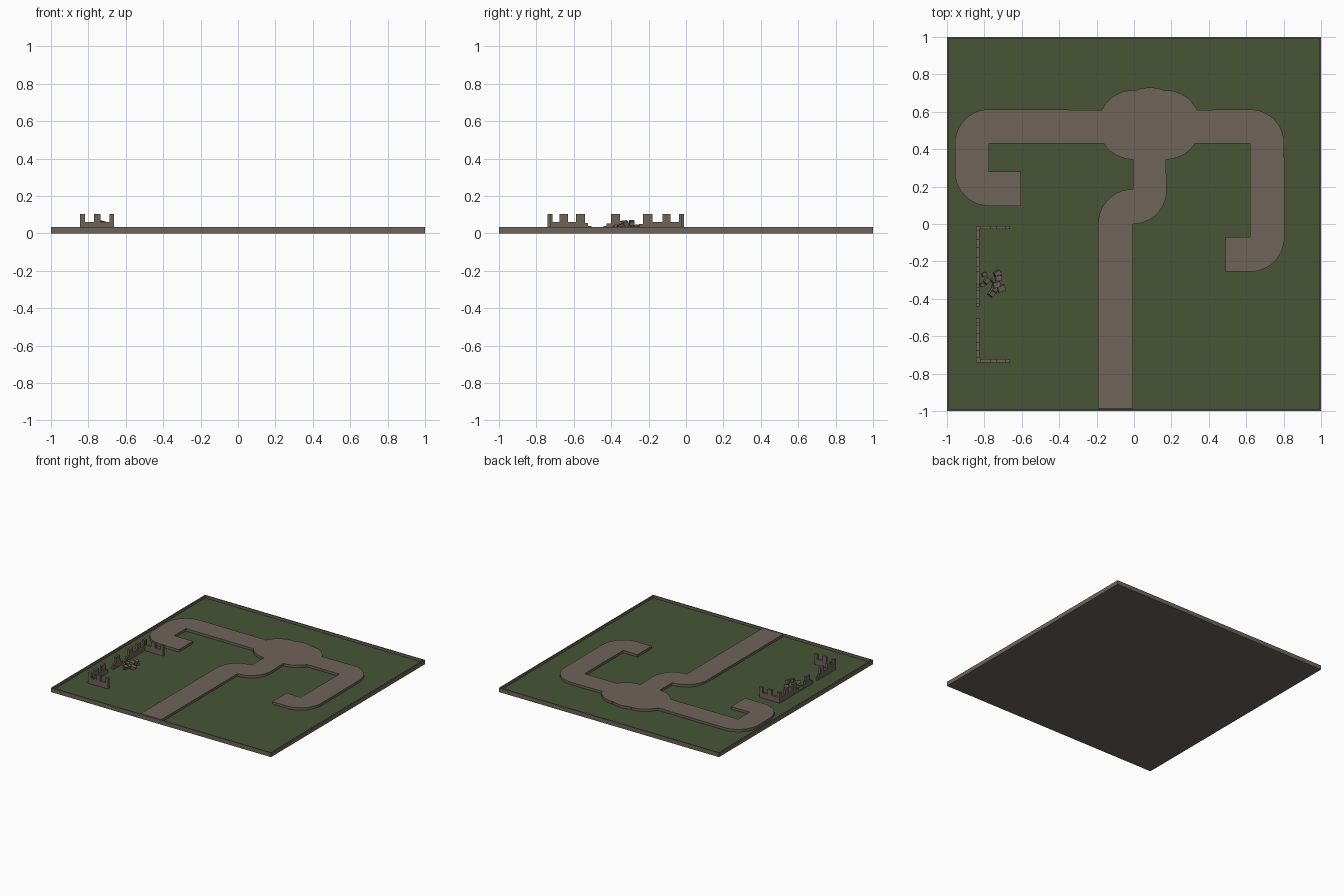
import bpy, bmesh, math
from mathutils import Vector, Matrix, Euler

if "Cube" in bpy.data.objects:
    bpy.data.objects.remove(bpy.data.objects["Cube"])


def material(name, rgb):
    m = bpy.data.materials.new(name)
    m.diffuse_color = (*rgb, 1)
    m.use_nodes = True
    m.node_tree.nodes["Principled BSDF"].inputs["Base Color"].default_value = m.diffuse_color
    return m


STONE = material("brown stone", (0.158, 0.127, 0.102))
GRASS = material("dark grass", (0.063, 0.089, 0.036))
TOP, FLOOR = 0.035, 0.015      # rim/path level and grass level


def finish(bm, name, *mats):
    me = bpy.data.meshes.new(name)
    bm.to_mesh(me)
    bm.free()
    for m in mats:
        me.materials.append(m)
    ob = bpy.data.objects.new(name, me)
    bpy.context.collection.objects.link(ob)
    return ob


def prism(name, points, push, mat):
    """Polygon of 3D points extruded along a vector."""
    bm = bmesh.new()
    f = bm.faces.new([bm.verts.new(p) for p in points])
    new = bmesh.ops.extrude_face_region(bm, geom=[f], use_keep_orig=True)["geom"]
    bmesh.ops.translate(bm, vec=push, verts=[v for v in new if isinstance(v, bmesh.types.BMVert)])
    bmesh.ops.remove_doubles(bm, verts=bm.verts, dist=1e-5)
    bmesh.ops.recalc_face_normals(bm, faces=bm.faces)
    return finish(bm, name, mat)


def arc(cx, cy, r, a0, a1, n=10):
    return [(cx + r * math.cos(math.radians(a0 + (a1 - a0) * i / n)),
             cy + r * math.sin(math.radians(a0 + (a1 - a0) * i / n))) for i in range(n + 1)]


# Base tray with a thin rim and a sunken grass floor
bm = bmesh.new()
bmesh.ops.create_cube(bm, size=1, matrix=Matrix.Translation((0, 0, TOP / 2)) @ Matrix.Diagonal((2, 2, TOP, 1)))
bm.normal_update()
top = max(bm.faces, key=lambda f: f.calc_center_median().z)
bmesh.ops.inset_individual(bm, faces=[top], thickness=0.013)
floor = bmesh.ops.extrude_discrete_faces(bm, faces=[top])["faces"][0]
bmesh.ops.translate(bm, vec=(0, 0, FLOOR - TOP), verts=floor.verts)
floor.material_index = 1
finish(bm, "base_tray", STONE, GRASS)

# Raised path: one outline, counter-clockwise from the entrance
outline = [(-0.005, -0.987)]
outline += arc(-0.005, 0.18, 0.18, -90, 0)             # S-bend, right side
outline += arc(0.17, 0.53, 0.185, -90, -32.7)          # plaza, lower right
outline += [(0.62, 0.43), (0.62, -0.07), (0.49, -0.07), (0.49, -0.255)]
outline += arc(0.62, -0.07, 0.185, -90, 0)             # right hook
outline += arc(0.62, 0.43, 0.183, 0, 90)
outline += arc(0.17, 0.53, 0.185, 25.6, 90)            # plaza, top lobes
outline += arc(0.085, 0.53, 0.2, 65, 115, 6)
outline += arc(-0.005, 0.53, 0.185, 90, 154.4)
outline += arc(-0.775, 0.43, 0.183, 90, 180)           # left hook
outline += arc(-0.775, 0.28, 0.183, 180, 270)
outline += [(-0.605, 0.097), (-0.605, 0.28), (-0.775, 0.28), (-0.775, 0.43)]
outline += arc(-0.005, 0.53, 0.185, 212.7, 270)        # plaza, lower left
outline += arc(-0.005, 0.0, 0.187, 90, 180)            # S-bend, left side
outline += [(-0.192, -0.987)]
prism("raised_path", [(x, y, FLOOR) for x, y in outline], Vector((0, 0, TOP - FLOOR)), STONE)


def wall_profile(steps):
    """Stepped silhouette from (end position, height) pairs."""
    pts, a = [(steps[0][0], FLOOR)], steps[0][0]
    for b, z in steps[1:]:
        pts += [(a, z), (b, z)]
        a = b
    return pts + [(a, FLOOR)]


# Ruined back wall: two crenellated pieces either side of the breach
H, L = 0.103, 0.06
south = wall_profile([(-0.74, 0), (-0.713, H), (-0.675, L), (-0.632, H), (-0.588, L),
                      (-0.54, H), (-0.525, 0.055), (-0.505, 0.04)])
north = wall_profile([(-0.44, 0), (-0.425, 0.038), (-0.402, 0.052), (-0.352, H), (-0.338, 0.065),
                      (-0.32, 0.04), (-0.255, 0.03), (-0.23, 0.05), (-0.18, H), (-0.125, L),
                      (-0.082, H), (-0.037, L), (-0.01, H)])
for name, prof in (("back_wall_south", south), ("back_wall_north", north)):
    prism(name, [(-0.845, y, z) for y, z in prof], Vector((0.018, 0, 0)), STONE)

# Side walls
side = wall_profile([(-0.827, 0), (-0.818, H), (-0.77, L), (-0.735, H), (-0.687, L), (-0.662, H)])
for name, y in (("side_wall_north", -0.028), ("side_wall_south", -0.74)):
    prism(name, [(x, y, z) for x, z in side], Vector((0, 0.018, 0)), STONE)

# Fallen stones: x, y, z, size, turn in degrees
stones = [(-0.80, -0.27, 0.025, 0.022, 20), (-0.787, -0.305, 0.026, 0.025, 50),
          (-0.81, -0.325, 0.025, 0.02, 10), (-0.73, -0.265, 0.03, 0.03, 30),
          (-0.725, -0.29, 0.055, 0.03, 5), (-0.735, -0.325, 0.052, 0.033, 15),
          (-0.76, -0.37, 0.028, 0.03, 55), (-0.71, -0.345, 0.03, 0.034, 20),
          (-0.745, -0.345, 0.03, 0.032, 65), (-0.74, -0.3, 0.03, 0.034, 40)]
bm = bmesh.new()
for x, y, z, s, turn in stones:
    t = math.radians(turn)
    m = Matrix.Translation((x, y, z)) @ Euler((t * 0.4, 0.25, t)).to_matrix().to_4x4()
    bmesh.ops.create_cube(bm, size=s, matrix=m @ Matrix.Diagonal((1.15, 0.9, 0.8, 1)))
finish(bm, "fallen_stones", STONE)
